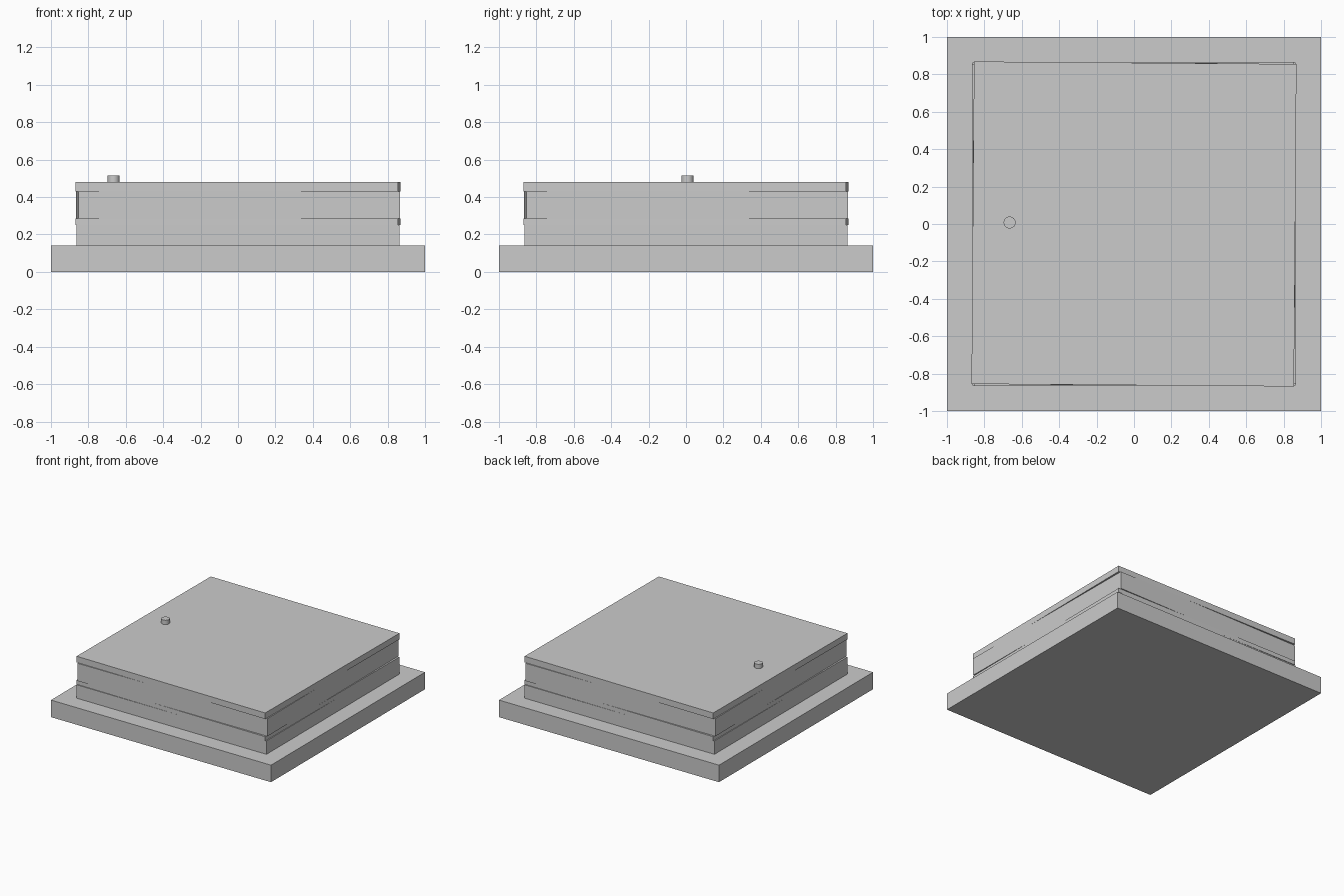
import bpy
import math

if "Cube" in bpy.data.objects:
    bpy.data.objects.remove(bpy.data.objects["Cube"])


def slab(name, half, z0, z1, turn=0.0):
    bpy.ops.mesh.primitive_cube_add(size=1, location=(0, 0, (z0 + z1) / 2),
                                    rotation=(0, 0, math.radians(turn)))
    ob = bpy.context.object
    ob.name = name
    ob.scale = (2 * half, 2 * half, z1 - z0)
    bpy.ops.object.transform_apply(location=False, rotation=True, scale=True)
    return ob


# Wide foot and the square block standing on it
slab("base_plinth", 1.0, 0.0, 0.14)
slab("lower_block", 0.863, 0.14, 0.25)

# Stacked layers, each twisted very slightly against its neighbour
slab("lower_band", 0.862, 0.25, 0.285, -0.45)
slab("middle_block", 0.859, 0.285, 0.43, 0.4)
slab("top_cover", 0.862, 0.43, 0.48, -0.45)

# Small round button on the top
bpy.ops.mesh.primitive_cylinder_add(vertices=32, radius=0.032, depth=0.045,
                                    location=(-0.665, 0.008, 0.4925))
bpy.context.object.name = "top_button"
bpy.ops.object.shade_smooth_by_angle(angle=math.radians(30))
